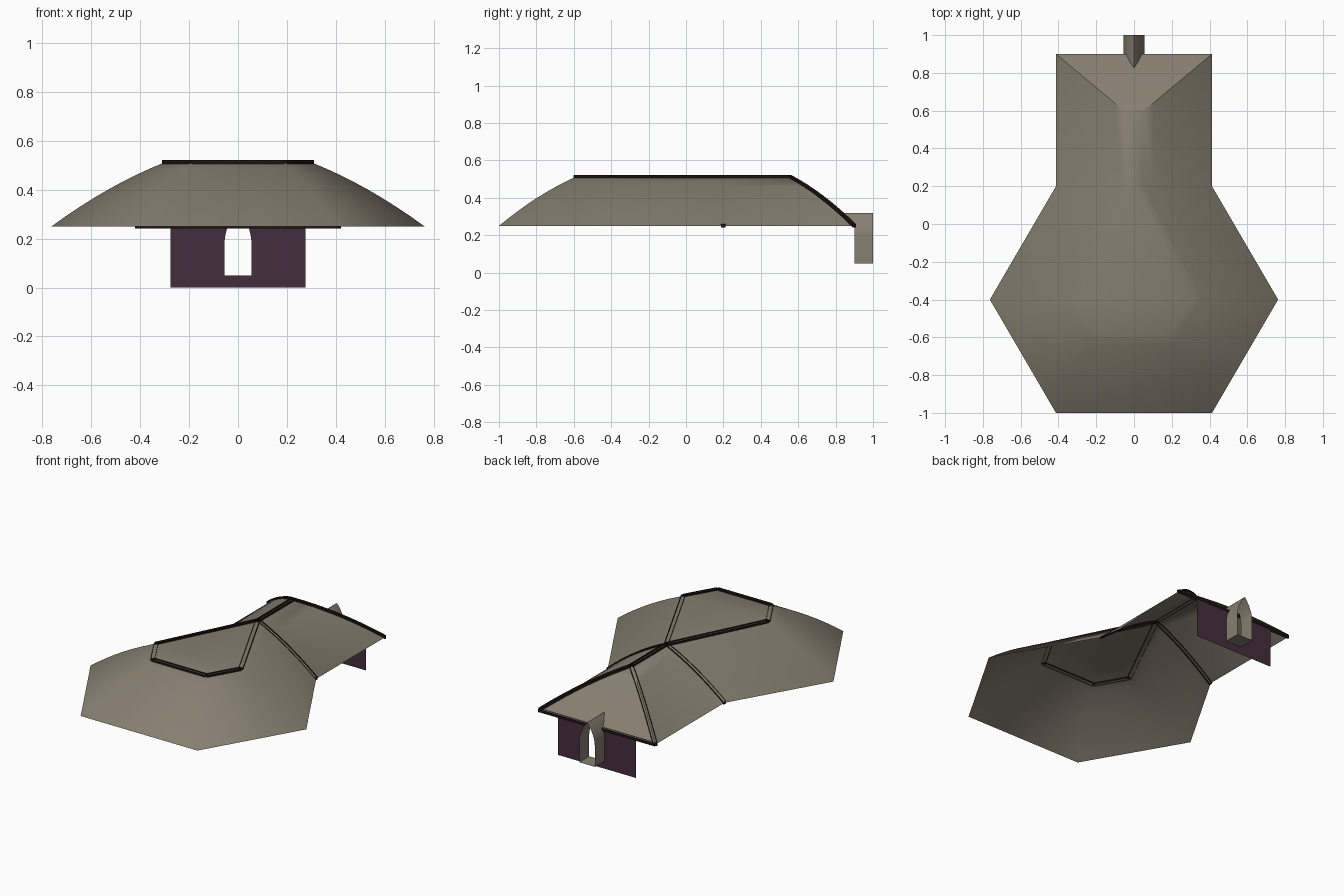
import bpy, math
from mathutils import Vector

if "Cube" in bpy.data.objects:
    bpy.data.objects.remove(bpy.data.objects["Cube"])

EAVE, TOP, STEPS = 0.25, 0.512, 8


def material(name, rgb):
    m = bpy.data.materials.new(name)
    m.diffuse_color = (*rgb, 1)
    m.use_nodes = True
    m.node_tree.nodes["Principled BSDF"].inputs["Base Color"].default_value = m.diffuse_color
    return m


def build(name, verts, faces, mat, smooth=None):
    me = bpy.data.meshes.new(name)
    me.from_pydata([tuple(v) for v in verts], [], faces)
    me.materials.append(mat)
    me.validate()
    ob = bpy.data.objects.new(name, me)
    bpy.context.collection.objects.link(ob)
    if smooth:
        bpy.ops.object.select_all(action='DESELECT')
        ob.select_set(True)
        bpy.context.view_layer.objects.active = ob
        bpy.ops.object.shade_smooth_by_angle(angle=math.radians(smooth))
    return ob


tan = material("roof taupe", (0.24, 0.21, 0.162))
dark = material("trim dark brown", (0.013, 0.007, 0.007))
plum = material("wall plum", (0.06, 0.027, 0.05))

# Roof profile: eave point and matching top point, right half from front to back
outer = [(0.413, -1), (0.763, -0.4), (0.413, 0.2), (0.413, 0.9)]
inner = [(0.19, -0.59), (0.3, -0.4), (0, 0.2), (0, 0.555)]


def rise(t):
    return t + 0.3 * t * (1 - t)


def slope(i, t, side=1):
    a, b = outer[i], inner[i]
    return Vector((side * (a[0] + (b[0] - a[0]) * t),
                   a[1] + (b[1] - a[1]) * t,
                   EAVE + (TOP - EAVE) * rise(t)))


# Roof shell: rings lofted from eave to top, plus the flat top panel
ring = [(i, 1) for i in range(4)] + [(i, -1) for i in reversed(range(4))]
n = len(ring)
verts = [slope(i, k / STEPS, s) for k in range(STEPS + 1) for i, s in ring]
faces = []
for k in range(STEPS):
    for j in range(n):
        a, b = k * n + j, k * n + (j + 1) % n
        last = k == STEPS - 1
        if last and ring[j][0] == 3 and ring[(j + 1) % n][0] == 3:
            faces.append((a, b, a + n))          # back hip closes to a point
        else:
            faces.append((a, b, b + n, a + n))
base = STEPS * n
faces.append(tuple(base + j for j in (0, 1, 2, 6, 7)))
roof = build("roof", verts, faces, tan)
import bmesh
bm = bmesh.new()
bm.from_mesh(roof.data)
bmesh.ops.remove_doubles(bm, verts=bm.verts, dist=1e-4)
bmesh.ops.recalc_face_normals(bm, faces=bm.faces)
top = max(bm.faces, key=lambda f: f.calc_center_median().z)
if top.normal.z < 0:
    bmesh.ops.reverse_faces(bm, faces=bm.faces)
bm.to_mesh(roof.data)
bm.free()
roof.select_set(True)
bpy.context.view_layer.objects.active = roof
bpy.ops.object.shade_smooth_by_angle(angle=math.radians(40))


# Trim: a pair of thin upright strips following a roof edge, closed at the ends
def trim(name, path, half=0.012, h=0.009):
    d = path[-1] - path[0]
    off = Vector((d.y, -d.x, 0)).normalized() * half
    up = Vector((0, 0, h))
    v, f = [], []
    for p in path:
        v += [p + off - up, p + off + up, p - off + up, p - off - up]
    for k in range(len(path) - 1):
        q = 4 * k
        f += [(q, q + 4, q + 5, q + 1), (q + 2, q + 6, q + 7, q + 3)]
    e = 4 * (len(path) - 1)
    f += [(0, 1, 2, 3), (e + 3, e + 2, e + 1, e)]
    build(name, v, f, dark)


for s, tag in ((1, "right"), (-1, "left")):
    trim(f"panel_trim_front_{tag}", [slope(0, 1, s), slope(1, 1, s)])
    trim(f"panel_trim_long_{tag}", [slope(1, 1, s), slope(2, 1, s)])
    for i, part in ((2, "valley"), (3, "hip")):
        trim(f"{part}_trim_{tag}", [slope(i, k / STEPS, s) for k in range(STEPS + 1)])
trim("panel_trim_front", [slope(0, 1, -1), slope(0, 1)])
trim("ridge_trim", [slope(2, 1), slope(3, 1)])
trim("back_eave_trim", [slope(3, 0, -1), slope(3, 0)], half=0.007)

# Pointed doorway outline: floor, jamb, arch
W, FLOOR, SPRING, APEX = 0.055, 0.05, 0.18, 0.32


def arch_x(z):
    u = max(0, (z - SPRING) / (APEX - SPRING))
    return W * (1 - u * u)


heights = [FLOOR] + [SPRING + (APEX - SPRING) * k / 10 for k in range(11)]
outline = [(arch_x(z), z) for z in heights]
outline += [(-x, z) for x, z in reversed(outline[:-1])]


def back_y(z):
    # where the back roof slope sits at height z
    f = max(0, (z - EAVE) / (TOP - EAVE))
    t = (1.3 - math.sqrt(1.69 - 1.2 * f)) / 0.6
    return 0.9 - 0.345 * t


# Door porch: thin pointed tunnel that runs into the roof
m = len(outline)
pv = [(x, 1.0, z) for x, z in outline] + [(x, back_y(z), z) for x, z in outline]
pf = [(j, (j + 1) % m, (j + 1) % m + m, j + m) for j in range(m)]
build("door_porch", pv, pf, tan, 30)

# Back wall: flat plate with the doorway cut out, as strips beside and below it
wz = [FLOOR] + [SPRING + (EAVE - SPRING) * k / 5 for k in range(6)]
wv, wf = [], []
for s in (1, -1):
    b = len(wv)
    for z in wz:
        wv += [(s * arch_x(z), 0.9, z), (s * 0.277, 0.9, z)]
    for k in range(len(wz) - 1):
        q = b + 2 * k
        wf.append((q, q + 1, q + 3, q + 2))
b = len(wv)
wv += [(x, 0.9, z) for x, z in ((-0.277, 0), (0.277, 0), (0.277, FLOOR), (-0.277, FLOOR))]
wf.append((b, b + 1, b + 2, b + 3))
build("back_wall", wv, wf, plum)
